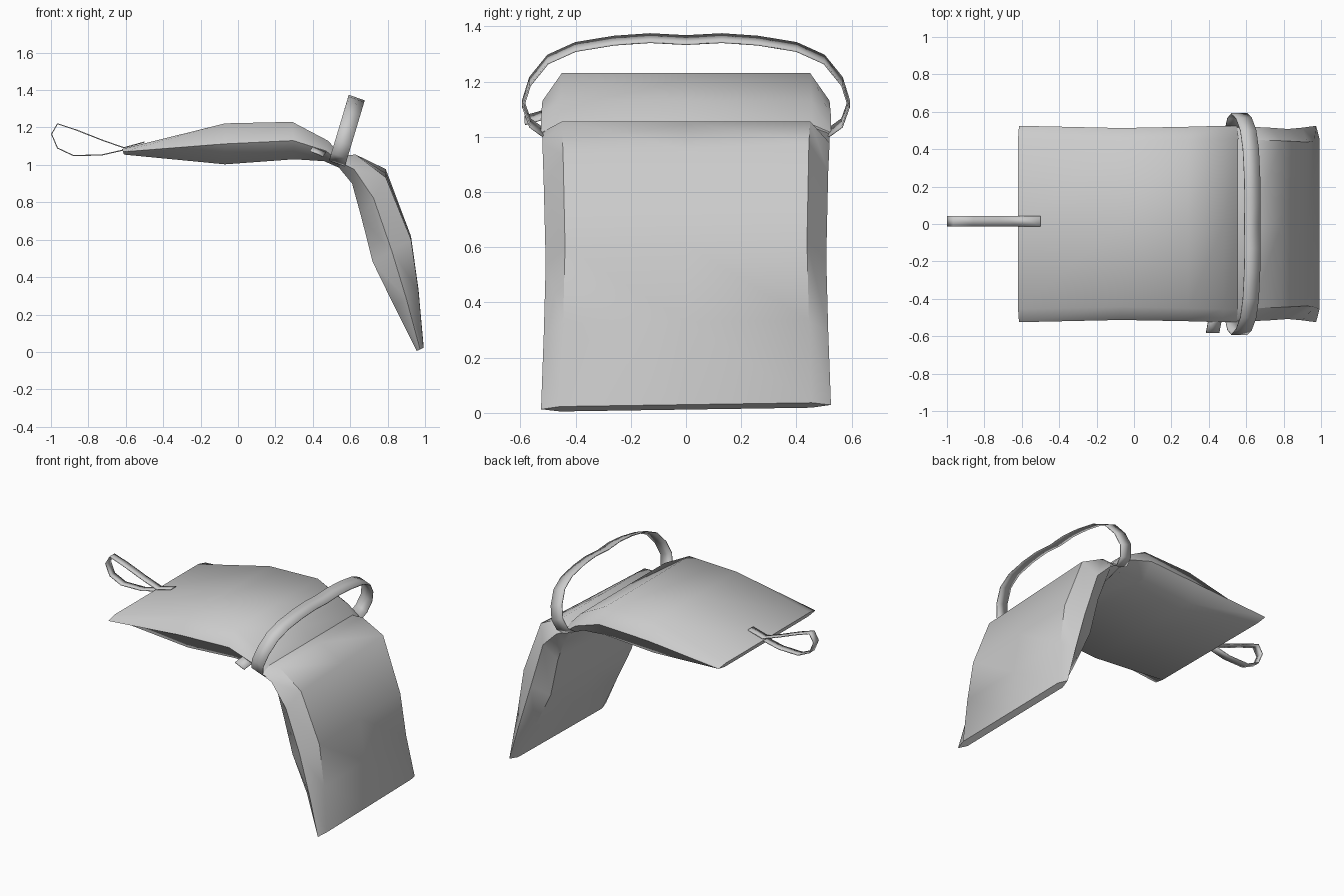
import bpy, bmesh, math
from mathutils import Vector

cube = bpy.data.objects.get("Cube")
if cube:
    bpy.data.objects.remove(cube, do_unlink=True)

grey = bpy.data.materials.new("light grey cloth")
grey.use_nodes = True
grey.diffuse_color = (0.6, 0.6, 0.6, 1)
grey.node_tree.nodes["Principled BSDF"].inputs["Base Color"].default_value = (0.6, 0.6, 0.6, 1)


def add_object(name, bm, angle):
    bmesh.ops.recalc_face_normals(bm, faces=bm.faces)
    mesh = bpy.data.meshes.new(name)
    bm.to_mesh(mesh)
    bm.free()
    mesh.materials.append(grey)
    obj = bpy.data.objects.new(name, mesh)
    bpy.context.collection.objects.link(obj)
    bpy.ops.object.select_all(action='DESELECT')
    obj.select_set(True)
    bpy.context.view_layer.objects.active = obj
    bpy.ops.object.shade_smooth_by_angle(angle=math.radians(angle))
    return obj


def bridge(bm, a, b, closed):
    n = len(a)
    for i in range(n if closed else n - 1):
        j = (i + 1) % n
        bm.faces.new((a[i], a[j], b[j], b[i]))


def loft_cushion(name, stations):
    """Station: outer (x, z), inner (x, z), half width, slant across the width."""
    bm = bmesh.new()
    rings = []
    for ox, oz, ix, iz, half, slant in stations:
        outer, inner = Vector((ox, 0, oz)), Vector((ix, 0, iz))
        seam = (outer + inner) / 2
        shoulder = half - 0.07
        ring = []
        for y, p in ((-half, seam), (-shoulder, outer), (0, outer), (shoulder, outer),
                     (half, seam), (shoulder, inner), (0, inner), (-shoulder, inner)):
            ring.append(bm.verts.new((p.x, y, p.z + slant * y)))
        rings.append(ring)
    for a, b in zip(rings, rings[1:]):
        bridge(bm, a, b, True)
    bm.faces.new(rings[0])
    bm.faces.new(rings[-1])
    return add_object(name, bm, 50)


def ribbon(name, path, width):
    """Flat band swept along a path; width is the vector across the band."""
    bm = bmesh.new()
    w = Vector(width) / 2
    rows = [[bm.verts.new(Vector(p) - w), bm.verts.new(Vector(p) + w)] for p in path]
    for a, b in zip(rows, rows[1:]):
        bridge(bm, a, b, False)
    obj = add_object(name, bm, 50)
    solid = obj.modifiers.new("thickness", 'SOLIDIFY')
    solid.thickness = 0.006
    solid.offset = 0
    return obj


# Two padded halves, pinched together at the fold
loft_cushion("flat_cushion", [
    (-0.62, 1.085, -0.61, 1.055, 0.525, 0),
    (-0.07, 1.222, -0.07, 1.003, 0.513, 0),
    (0.29, 1.23, 0.30, 1.03, 0.52, 0),
    (0.48, 1.13, 0.46, 1.02, 0.525, 0),
    (0.56, 1.045, 0.54, 0.985, 0.525, 0)])
loft_cushion("hanging_cushion", [
    (0.53, 1.05, 0.54, 0.985, 0.52, 0),
    (0.63, 1.055, 0.61, 0.90, 0.52, 0),
    (0.79, 0.955, 0.66, 0.74, 0.515, 0.05),
    (0.925, 0.61, 0.72, 0.49, 0.508, 0.02),
    (0.965, 0.33, 0.835, 0.25, 0.515, 0.01),
    (0.992, 0.03, 0.955, 0.012, 0.525, 0.015)])

# Arched carrying handle over the fold
half_arch = [(0, 1.35), (0.13, 1.357), (0.26, 1.348), (0.40, 1.325), (0.50, 1.28),
             (0.565, 1.2), (0.59, 1.12), (0.565, 1.05), (0.51, 1.01)]
arch = [(-y, z) for y, z in half_arch[:0:-1]] + half_arch
ribbon("carrying_handle", [(0.53 + (z - 1.01) * 0.3, y, z) for y, z in arch],
       (0.085, 0, -0.03))

# Hanging loop at the flat end
ribbon("end_loop", [(x, 0.015, z) for x, z in (
    (-0.5, 1.122), (-0.61, 1.092), (-0.72, 1.13), (-0.86, 1.185), (-0.965, 1.22),
    (-0.997, 1.165), (-0.965, 1.09), (-0.88, 1.05), (-0.73, 1.053), (-0.61, 1.08))],
    (0, 0.055, 0))

# Small side tag beside the fold
ribbon("side_tag", [(0.44, -0.49, 1.09), (0.43, -0.53, 1.075), (0.42, -0.583, 1.06)],
       (0.07, 0, -0.03))
